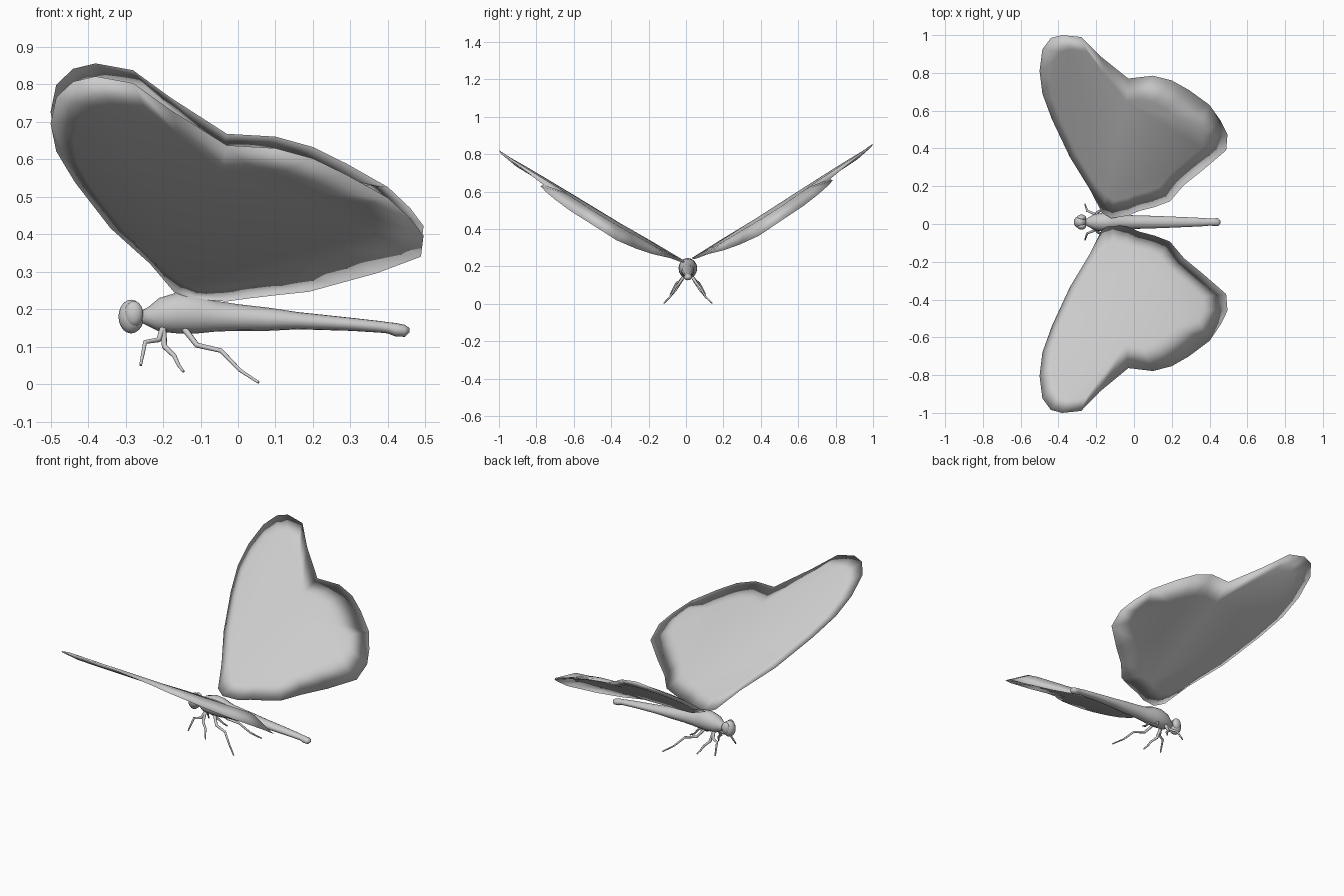
import bpy, bmesh, math
from mathutils import Vector

cube = bpy.data.objects.get("Cube")
if cube:
    bpy.data.objects.remove(cube, do_unlink=True)

grey = bpy.data.materials.new("plain grey")
grey.use_nodes = True
grey.diffuse_color = (0.6, 0.6, 0.6, 1)
grey.node_tree.nodes["Principled BSDF"].inputs["Base Color"].default_value = (0.6, 0.6, 0.6, 1)

MID_Y = 0.01  # centre line of the insect


def finish(name, bm):
    """Turn a bmesh into a named, smooth object."""
    bmesh.ops.recalc_face_normals(bm, faces=bm.faces)
    for face in bm.faces:
        face.smooth = True
    mesh = bpy.data.meshes.new(name)
    bm.to_mesh(mesh)
    bm.free()
    mesh.materials.append(grey)
    obj = bpy.data.objects.new(name, mesh)
    bpy.context.collection.objects.link(obj)


def bridge(bm, a, b):
    """Join two rings of equal length with quads."""
    for i in range(len(a)):
        j = (i + 1) % len(a)
        bm.faces.new((a[i], a[j], b[j], b[i]))


def loft(name, sections, sides=16):
    """Skin elliptical rings (x, bottom, top, half width) along x."""
    bm = bmesh.new()
    rings = []
    for x, low, high, half in sections:
        ring = []
        for i in range(sides):
            a = math.tau * i / sides
            z = (low + high) / 2 + (high - low) / 2 * math.sin(a)
            ring.append(bm.verts.new((x, MID_Y + half * math.cos(a), z)))
        rings.append(ring)
    for a, b in zip(rings, rings[1:]):
        bridge(bm, a, b)
    bm.faces.new(rings[0])
    bm.faces.new(rings[-1])
    finish(name, bm)


def ball(name, centre, radii):
    bm = bmesh.new()
    bmesh.ops.create_uvsphere(bm, u_segments=16, v_segments=10, radius=1)
    for v in bm.verts:
        v.co = Vector(c + r * k for c, r, k in zip(centre, radii, v.co))
    finish(name, bm)


# Body: thorax running into the slim abdomen
loft("thorax_and_abdomen", [
    (-.26, .165, .195, .015), (-.24, .155, .205, .025), (-.21, .14, .23, .042),
    (-.16, .135, .245, .05), (-.11, .135, .24, .048), (-.06, .14, .222, .04),
    (0, .142, .213, .036), (.08, .142, .204, .034), (.16, .146, .192, .031),
    (.3, .142, .177, .025), (.38, .137, .168, .021), (.4, .135, .165, .018),
    (.42, .127, .163, .02), (.445, .126, .158, .021), (.457, .138, .15, .008)])

# Head with bulging eyes
ball("head", (-.285, MID_Y, .18), (.034, .034, .045))
for side, label in ((1, "left"), (-1, "right")):
    ball(label + "_eye", (-.278, MID_Y + side * .022, .188), (.025, .018, .033))

# Wing outline: x, y, droop of the rim below the plane of the wing
OUTLINE = [
    (-.12, .03, 0), (-.17, .06, 0), (-.235, .185, 0), (-.34, .355, .01),
    (-.435, .555, .01), (-.485, .69, .01), (-.5, .81, .01), (-.485, .925, .01),
    (-.44, .985, .005), (-.38, 1, 0), (-.28, .99, .012), (-.18, .89, .022),
    (-.03, .77, .043), (.1, .785, .06), (.2, .76, .072), (.29, .71, .085),
    (.4, .63, .097), (.46, .545, .1), (.495, .475, .103), (.488, .39, .107),
    (.37, .29, .09), (.265, .206, .067), (.19, .12, .035), (.11, .09, .025),
    (.03, .07, .022), (-.03, .045, .015)]
CENTRE = Vector((-.06, .45))


def rim_inset(x, y):
    """Width of the sloping rim: narrow in front, broad along the rear tip."""
    if x < -.2:
        return .14
    return .38 if x > -.1 and y > .6 else .23


def wing(name, place, slope):
    """Thin closed wing: flat panels above and below, tapering to a shared rim."""
    bm = bmesh.new()

    def vert(x, y, droop):
        y_out = place(y)
        z = .235 + slope * (abs(y_out) - .015) - droop
        return bm.verts.new((x, y_out, z))

    rim = [vert(*point) for point in OUTLINE]
    for thickness in (0, .025):
        panel = []
        for x, y, droop in OUTLINE:
            p = Vector((x, y)).lerp(CENTRE, rim_inset(x, y))
            tilt = .03 * (p.x + .45)
            panel.append(vert(p.x, p.y, tilt + thickness))
        bridge(bm, rim, panel)
        bm.faces.new(panel)
    finish(name, bm)


wing("left_wing", lambda y: y, .63)
wing("right_wing", lambda y: -(y - .03) / .97, .595)

# Legs: jointed, tapering tubes, mirrored on both sides (x, out, z)
LEGS = {
    "front": [(-.2, .02, .15), (-.212, .045, .118), (-.248, .06, .112),
              (-.253, .075, .085), (-.26, .095, .05)],
    "middle": [(-.2, .02, .15), (-.196, .05, .1), (-.17, .065, .075),
               (-.158, .085, .05), (-.145, .1, .033)],
    "hind": [(-.145, .02, .15), (-.11, .05, .104), (-.045, .065, .089),
             (.005, .095, .037), (.055, .128, .004)]}
for label, path in LEGS.items():
    for side, hand in ((1, "left"), (-1, "right")):
        name = f"{hand}_{label}_leg"
        curve = bpy.data.curves.new(name, "CURVE")
        curve.dimensions = "3D"
        curve.bevel_depth = .008
        curve.bevel_resolution = 2
        curve.use_fill_caps = True
        spline = curve.splines.new("POLY")
        spline.points.add(len(path) - 1)
        for i, (x, out, z) in enumerate(path):
            spline.points[i].co = (x, MID_Y + side * out, z, 1)
            spline.points[i].radius = 1.1 - .16 * i
        spline.use_smooth = True
        curve.materials.append(grey)
        leg = bpy.data.objects.new(name, curve)
        bpy.context.collection.objects.link(leg)
